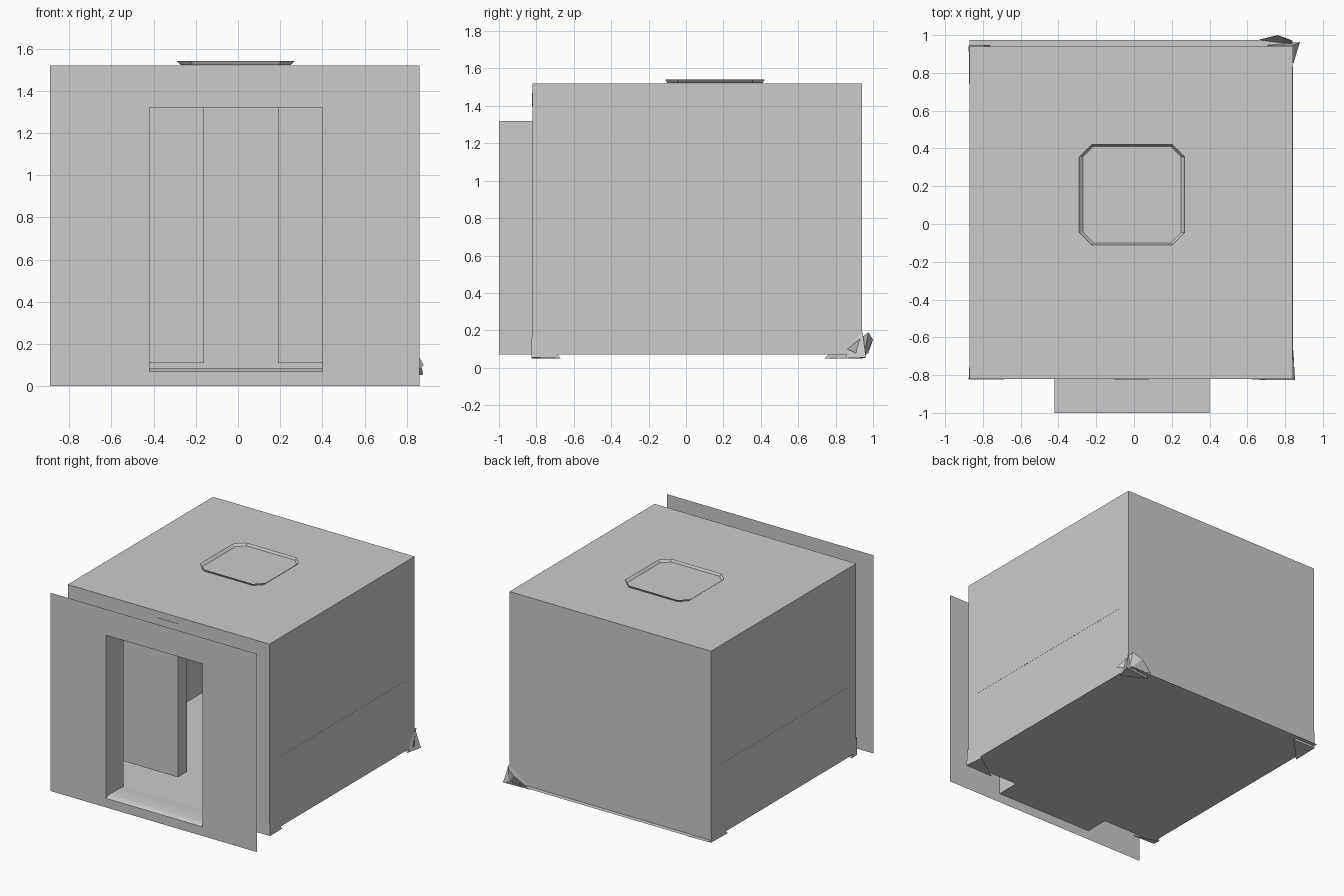
import bpy, bmesh

cube = bpy.data.objects.get("Cube")
if cube:
    bpy.data.objects.remove(cube, do_unlink=True)

grey = bpy.data.materials.new("plain grey")
grey.use_nodes = True
grey.diffuse_color = (0.6, 0.6, 0.6, 1)
grey.node_tree.nodes["Principled BSDF"].inputs["Base Color"].default_value = grey.diffuse_color

# Main dimensions
L, R = -0.87, 0.84              # cabin sides
FRONT, BACK = -0.82, 0.94
BASE, TOP = 0.07, 1.52
DOOR_L, DOOR_R, DOOR_T = -0.42, 0.40, 1.32
PANEL_Y = -1.0
T = 0.015                       # wall thickness
INNER = -0.79                   # inside of the front wall


def mesh(name, verts, faces, smooth=False):
    me = bpy.data.meshes.new(name)
    me.from_pydata(verts, [], faces)
    me.materials.append(grey)
    ob = bpy.data.objects.new(name, me)
    bpy.context.collection.objects.link(ob)
    for p in me.polygons:
        p.use_smooth = smooth
    return ob


def box(name, x0, x1, y0, y1, z0, z1):
    bm = bmesh.new()
    bmesh.ops.create_cube(bm, size=1)
    for v in bm.verts:
        v.co = (x1 if v.co.x > 0 else x0,
                y1 if v.co.y > 0 else y0,
                z1 if v.co.z > 0 else z0)
    ob = mesh(name, [], [])
    bm.to_mesh(ob.data)
    bm.free()
    return ob


def door_frame(name, x0, x1, z0, y):
    """Flat sheet around the doorway, open at the sill when z0 is the sill height."""
    outer = [(x0, z0), (x1, z0), (x1, TOP), (x0, TOP)]
    hole = [(DOOR_L, BASE), (DOOR_R, BASE), (DOOR_R, DOOR_T), (DOOR_L, DOOR_T)]
    faces = [(i, (i + 1) % 4, 4 + (i + 1) % 4, 4 + i) for i in range(4)]
    if z0 == BASE:
        faces = faces[1:]
    return mesh(name, [(x, y, z) for x, z in outer + hole], faces)


# Cabin shell
box("right_wall", L, L + T, FRONT, BACK, BASE, TOP)
box("left_wall", R - T, R, FRONT, BACK, BASE, TOP)
box("back_wall", L, R, BACK - T, BACK, BASE, TOP)
box("roof", L, R, FRONT, BACK, TOP - T, TOP)
box("floor", L, R, FRONT, BACK, BASE, BASE + 0.01)
mesh("floor_sheet", [(L, FRONT, BASE), (L, 0.975, BASE), (R, 0.975, BASE), (R, FRONT, BASE)],
     [(0, 1, 2, 3)])
door_frame("front_wall_outside", L, R, BASE, FRONT)
door_frame("front_wall_inside", L, R, BASE, INNER)

# Landing panel and the passage joining it to the cabin
door_frame("landing_panel", -0.89, 0.86, 0.0, PANEL_Y)
passage = [(DOOR_L, BASE), (DOOR_L, DOOR_T), (DOOR_R, DOOR_T), (DOOR_R, BASE)]
mesh("passage",
     [(x, y, z) for y in (PANEL_Y, INNER) for x, z in passage],
     [(i, (i + 1) % 4, 4 + (i + 1) % 4, 4 + i) for i in range(4)])

# Rounded sill
sill = [(PANEL_Y, BASE), (-0.985, 0.079), (-0.95, 0.084), (-0.85, 0.084), (INNER, BASE + 0.01)]
n = len(sill)
mesh("sill", [(x, y, z) for x in (DOOR_L, DOOR_R) for y, z in sill],
     [(i, n + i, n + i + 1, i + 1) for i in range(n - 1)], smooth=True)

# Inner partitions, raised off the floor
box("right_partition", L + T, -0.16, -0.50, -0.39, 0.11, TOP - T)
box("left_partition", 0.19, R - T, -0.50, -0.39, 0.11, TOP - T)

# Rails showing as a fine line through the side walls
for side, x0, x1 in (("right", L - 0.001, L + 0.03), ("left", R - 0.03, R + 0.001)):
    box(side + "_rail", x0, x1, -0.72, 0.83, 0.602, 0.608)

# Indicator plate above the door
box("indicator", -0.107, 0.08, FRONT - 0.003, FRONT, 1.40, 1.47)


# Flared hatch rim with cut corners
def octagon(x0, x1, y0, y1, c, z):
    return [(x0 + c, y0, z), (x1 - c, y0, z), (x1, y0 + c, z), (x1, y1 - c, z),
            (x1 - c, y1, z), (x0 + c, y1, z), (x0, y1 - c, z), (x0, y0 + c, z)]


mesh("hatch_rim",
     octagon(-0.27, 0.25, -0.10, 0.41, 0.055, TOP + 0.002)
     + octagon(-0.29, 0.268, -0.11, 0.42, 0.065, 1.54),
     [(i, (i + 1) % 8, 8 + (i + 1) % 8, 8 + i) for i in range(8)])


# Folded corner guards: reach along x, reach along y, overhang
def corner_guard(name, cx, cy, rx, ry, out):
    sx, sy = (1 if cx > 0 else -1), (1 if cy > 0 else -1)
    ox, oy = cx + sx * 0.004, cy + sy * 0.004
    verts = [(cx + sx * out, cy + sy * out * 0.6, 0.055),      # tip
             (ox, oy, 0.19),                                   # top
             (cx - sx * rx * 0.5, oy, 0.14),
             (cx - sx * rx, oy, 0.05),
             (ox, cy - sy * ry * 0.5, 0.14),
             (ox, cy - sy * ry, 0.05)]
    mesh(name, verts, [(0, 1, 2), (0, 2, 3), (0, 4, 1), (0, 5, 4), (0, 3, 5)])


corner_guard("front_right_guard", L, FRONT, 0.19, 0.06, 0.005)
corner_guard("front_left_guard", R, FRONT, 0.22, 0.15, 0.012)
corner_guard("back_right_guard", L, BACK, 0.19, 0.20, 0.005)
corner_guard("back_left_guard", R, BACK, 0.18, 0.09, 0.038)
# Turned-out flap on the back left corner
mesh("back_left_flap",
     [(0.66, 0.975, 0.08), (0.76, 1.0, 0.15), (0.83, 0.975, 0.19),
      (0.88, 0.86, 0.10), (0.84, 0.95, 0.06)],
     [(0, 4, 1), (1, 4, 2), (2, 4, 3)])
